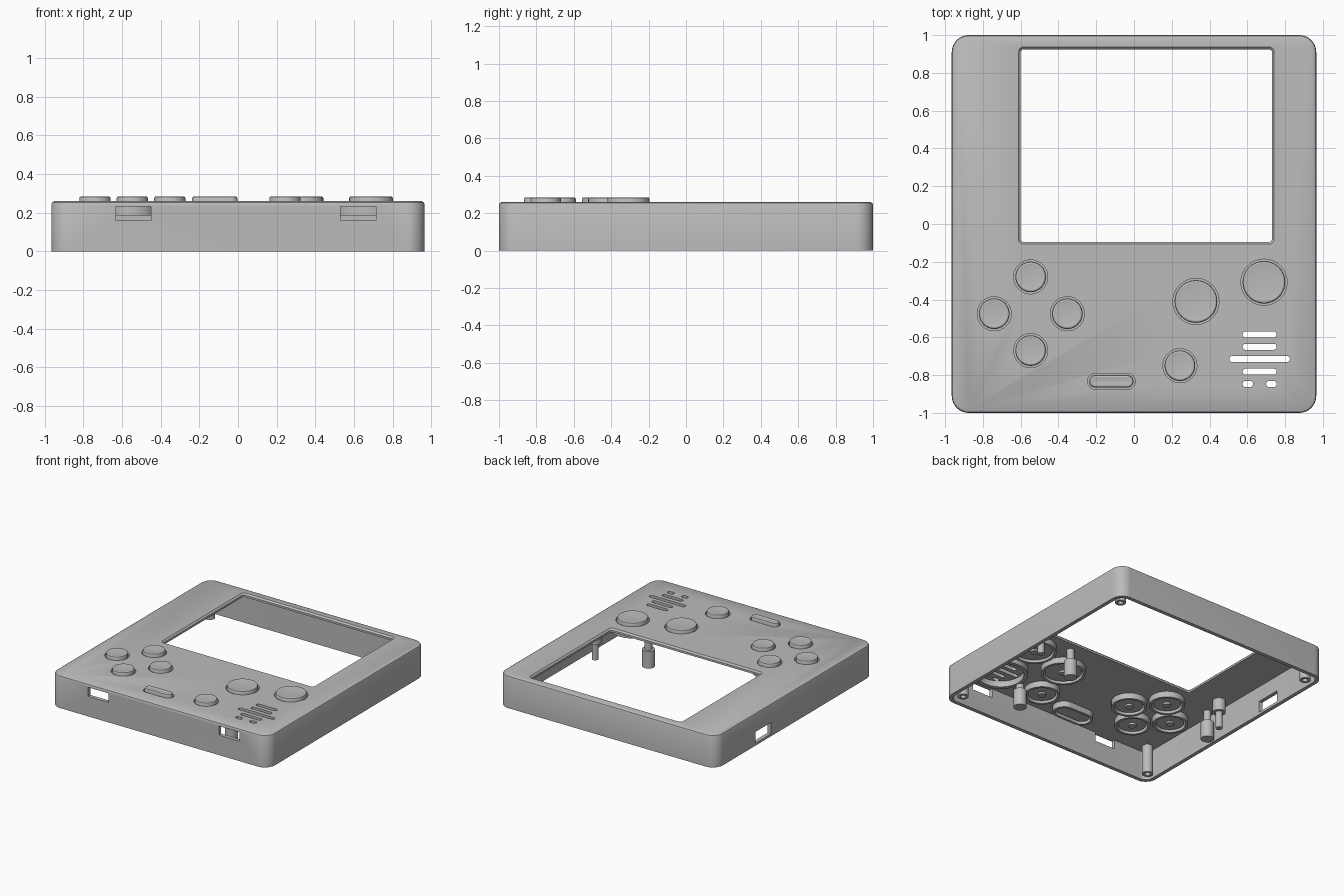
import bpy, bmesh
from math import sin, cos, pi, radians

cube = bpy.data.objects.get("Cube")
if cube:
    bpy.data.objects.remove(cube, do_unlink=True)

grey = bpy.data.materials.new("plain grey plastic")
grey.use_nodes = True
GREY = (0.5, 0.5, 0.5, 1)
grey.diffuse_color = GREY
grey.node_tree.nodes["Principled BSDF"].inputs["Base Color"].default_value = GREY

TOP = 0.26      # outer face of the shell
UNDER = 0.232   # inner face of the front plate


def outline(cx, cy, w, h, r, steps=10):
    """Rounded rectangle; a circle or a pill when r is half the height."""
    pts = []
    for i, (sx, sy) in enumerate([(1, 1), (-1, 1), (-1, -1), (1, -1)]):
        for k in range(steps + 1):
            a = (i + k / steps) * pi / 2
            pts.append((cx + sx * (w / 2 - r) + r * cos(a),
                        cy + sy * (h / 2 - r) + r * sin(a)))
    return pts


def loft(name, shape, layers, ring=False):
    """Stack offset copies of a shape; ring closes the profile on itself."""
    cx, cy, w, h, r = shape
    bm = bmesh.new()
    loops = []
    for d, z in layers:
        pts = outline(cx, cy, w + 2 * d, h + 2 * d, r + d)
        loops.append([bm.verts.new((x, y, z)) for x, y in pts])
    pairs = list(zip(loops, loops[1:]))
    if ring:
        pairs.append((loops[-1], loops[0]))
    else:
        bm.faces.new(loops[0])
        bm.faces.new(loops[-1])
    for a, b in pairs:
        for i in range(len(a)):
            j = (i + 1) % len(a)
            bm.faces.new((a[i], a[j], b[j], b[i]))
    bmesh.ops.remove_doubles(bm, verts=bm.verts, dist=1e-5)
    bmesh.ops.recalc_face_normals(bm, faces=bm.faces)
    mesh = bpy.data.meshes.new(name)
    bm.to_mesh(mesh)
    bm.free()
    obj = bpy.data.objects.new(name, mesh)
    bpy.context.collection.objects.link(obj)
    mesh.materials.append(grey)
    return obj


def box(x0, x1, y0, y1, z0, z1):
    return loft("cutter", ((x0 + x1) / 2, (y0 + y1) / 2, x1 - x0, y1 - y0, 0.001),
                [(0, z0), (0, z1)])


def circle(x, y, r):
    return (x, y, 2 * r, 2 * r, r)


def cut(target, cutter):
    cutter.hide_render = True
    mod = target.modifiers.new("cut", 'BOOLEAN')
    mod.operation = 'DIFFERENCE'
    mod.solver = 'EXACT'
    mod.object = cutter
    bpy.context.view_layer.objects.active = target
    bpy.ops.object.modifier_apply(modifier=mod.name)
    bpy.data.objects.remove(cutter, do_unlink=True)


# Shell: open-bottomed tray with a chamfered top edge
shell = loft("shell", (0, 0, 1.93, 2, 0.09),
             [(0, 0), (0, TOP - 0.015), (-0.004, TOP - 0.006), (-0.015, TOP)])
parts = [shell]
cut(shell, loft("cutter", (0, 0, 1.87, 1.94, 0.06), [(0, -0.1), (0, UNDER)]))

# Screen opening with a bevelled rim
cut(shell, loft("cutter", (0.065, 0.415, 1.33, 1.02, 0.015),
                [(0, 0.1), (0, TOP - 0.012), (0.012, TOP), (0.012, 0.4)]))

# Ports in the front wall and the right-hand side wall
cut(shell, box(-0.63, -0.45, -1.1, -0.95, 0.16, 0.233))
cut(shell, box(0.53, 0.715, -1.1, -0.95, 0.16, 0.233))
cut(shell, box(-1.1, -0.92, 0.3, 0.5, 0.02, 0.11))

# Speaker slots
for x0, x1, y in [(0.575, 0.755, -0.585), (0.575, 0.755, -0.65), (0.505, 0.825, -0.715),
                  (0.575, 0.755, -0.782), (0.575, 0.63, -0.847), (0.7, 0.755, -0.847)]:
    cut(shell, loft("cutter", ((x0 + x1) / 2, y, x1 - x0, 0.032, 0.0155),
                    [(0, 0.15), (0, 0.4)]))

# Buttons, each with a hole in the shell, a flange, a stem and a guide ring
buttons = {
    "direction_button_up": circle(-0.547, -0.28, 0.081),
    "direction_button_down": circle(-0.547, -0.67, 0.081),
    "direction_button_right": circle(-0.74, -0.475, 0.081),
    "direction_button_left": circle(-0.353, -0.475, 0.081),
    "action_button_inner": circle(0.328, -0.41, 0.113),
    "action_button_outer": circle(0.688, -0.308, 0.113),
    "menu_button": circle(0.243, -0.75, 0.081),
    "start_button": (-0.12, -0.833, 0.234, 0.066, 0.033),
}
for name, shape in buttons.items():
    cut(shell, loft("cutter", shape, [(0.009, 0.2), (0.009, 0.4)]))
    parts.append(loft(name, shape,
                      [(0.02, 0.2), (0.02, UNDER - 0.002), (0, UNDER - 0.002), (0, 0.276),
                       (-0.003, 0.282), (-0.01, 0.285), (-0.03, 0.282)]))
    parts.append(loft(name + "_guide", shape,
                      [(0.03, 0.185), (0.05, 0.185), (0.05, UNDER + 0.002),
                       (0.03, UNDER + 0.002)], ring=True))
    if name != "start_button":
        parts.append(loft(name + "_stem", circle(shape[0], shape[1], 0.03),
                          [(0, 0.185), (0, 0.202)]))

# Speaker holder under the slots
parts.append(loft("speaker_holder", circle(0.665, -0.715, 0.2),
                  [(-0.03, 0.185), (0, 0.185), (0, UNDER + 0.002),
                   (-0.03, UNDER + 0.002)], ring=True))


# Hollow-ended screw posts in the corners
for side, sx in (("left", 1), ("right", -1)):
    for end, sy in (("front", -1), ("back", 1)):
        parts.append(loft(f"corner_post_{end}_{side}", circle(sx * 0.875, sy * 0.89, 0.04),
                          [(-0.02, 0.06), (-0.02, 0.004), (0, 0.004), (0, UNDER + 0.002)]))

# Board posts: pins with a thin tip, and pillars with a thin neck
for name, x, y, tipped in [("pin_left", 0.84, -0.05, True), ("pin_right", -0.845, -0.045, True),
                           ("pillar_middle", 0.455, -0.175, False),
                           ("pillar_front", 0.46, -0.74, False),
                           ("pillar_right", -0.88, -0.22, False)]:
    low, high, step = (-0.023, 0, 0.135) if tipped else (0, -0.02, 0.14)
    parts.append(loft("board_" + name, circle(x, y, 0.048),
                      [(low, 0.003), (low, step), (high, step), (high, UNDER + 0.002)]))

# Smooth round sides while keeping edges sharp
bpy.ops.object.select_all(action='DESELECT')
for obj in parts:
    obj.select_set(True)
bpy.context.view_layer.objects.active = shell
bpy.ops.object.shade_smooth_by_angle(angle=radians(30))
